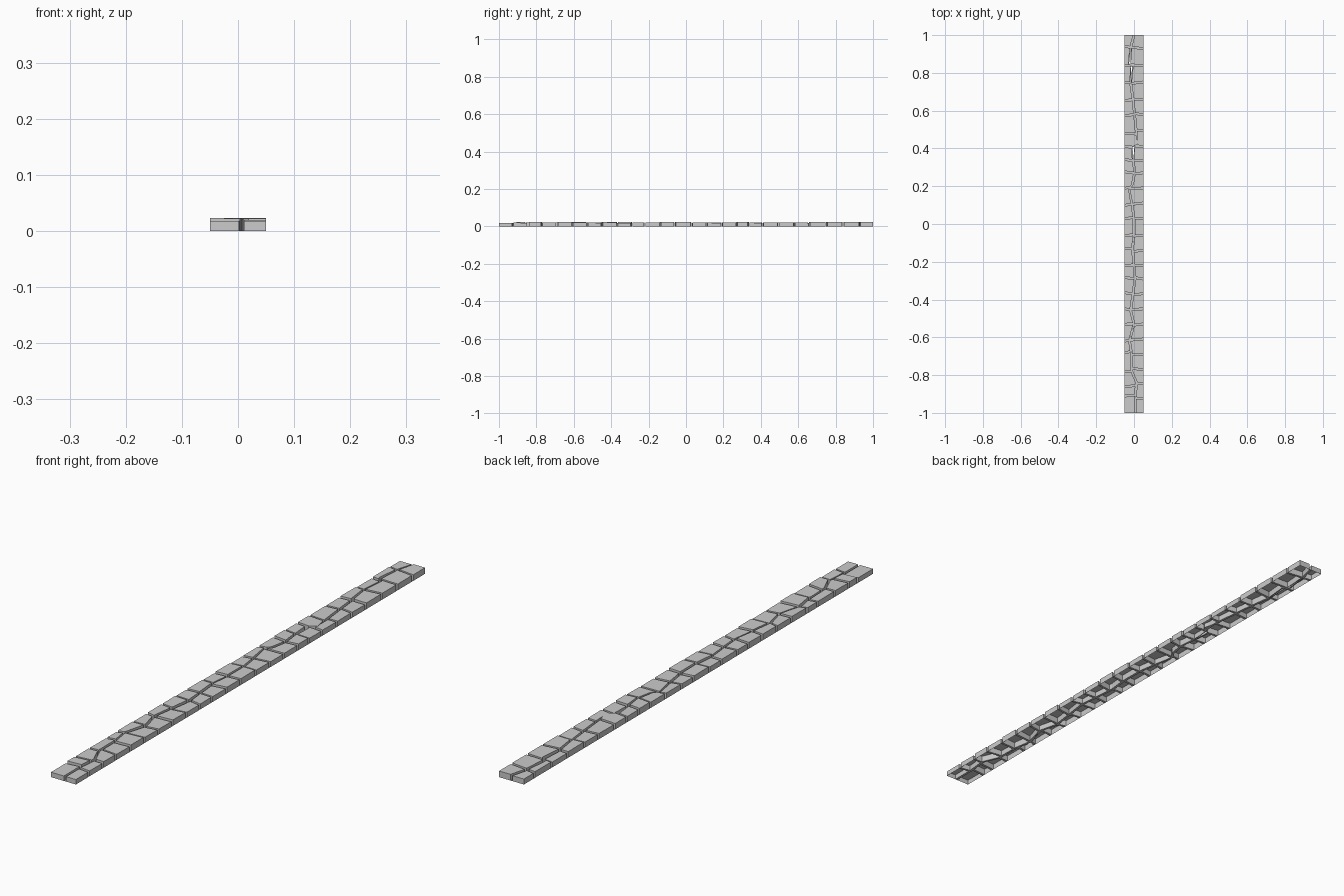
import bpy, bmesh, random

if "Cube" in bpy.data.objects:
    bpy.data.objects.remove(bpy.data.objects["Cube"])

random.seed(4)
HALF_W, GAP = 0.05, 0.0045

# wandering joint between the two rows of stones: (y, x)
JOINT = [(-1, .006), (-.92, .006), (-.84, .014), (-.78, -.012), (-.68, -.014),
         (-.62, -.024), (-.53, 0), (-.46, -.018), (-.365, -.005), (-.29, .006),
         (-.22, 0), (-.13, -.008), (-.06, 0), (.03, 0), (.10, -.010), (.185, -.028),
         (.21, -.008), (.275, .004), (.34, -.004), (.405, -.010), (.425, .026),
         (.49, .012), (.65, -.004), (.75, -.018), (.83, -.010), (.85, -.026),
         (.94, -.016), (1, 0)]

# cross cracks along each row
LEFT = [-.91, -.86, -.78, -.68, -.62, -.53, -.45, -.365, -.285, -.22, -.13, -.06,
        .03, .10, .19, .275, .34, .41, .48, .575, .655, .75, .84, .94]
RIGHT = [-.925, -.845, -.77, -.69, -.61, -.53, -.45, -.37, -.29, -.22, -.14, -.06,
         .03, .11, .19, .27, .335, .41, .495, .58, .66, .75, .84, .93]


def joint_x(y):
    for (y0, x0), (y1, x1) in zip(JOINT, JOINT[1:]):
        if y <= y1:
            return x0 + (x1 - x0) * (y - y0) / (y1 - y0)
    return JOINT[-1][1]


def outline(side, low, high, gap):
    """Plan of one stone; low and high are (outer y, inner y) of its cracks."""
    lo = [y + (gap if y > -1 else 0) for y in low]
    hi = [y - (gap if y < 1 else 0) for y in high]
    knots = [y for y, _ in JOINT if low[1] + .012 < y < high[1] - .012]
    inner = [lo[1]] + knots + [hi[1]]
    pts = [(side * HALF_W, lo[0])]
    pts += [(joint_x(y) + side * gap, y) for y in inner]
    pts.append((side * HALF_W, hi[0]))
    return pts if side < 0 else pts[::-1]


def add_row(name, side, cracks):
    bm = bmesh.new()
    cuts = [(-1, -1)]
    for y in cracks:
        s = random.uniform(-.006, .006)
        cuts.append((y + s * .3, y - s))
    cuts.append((1, 1))
    for i, (low, high) in enumerate(zip(cuts, cuts[1:])):
        z = .018 if i == 0 else random.uniform(.019, .023)
        tilt = 0 if i == 0 else random.uniform(-.015, .015)
        mid = (low[0] + high[0]) / 2
        cell = [bm.verts.new((x, y, 0)) for x, y in outline(side, low, high, 0)]
        plan = outline(side, low, high, GAP)
        foot = [bm.verts.new((x, y, 0)) for x, y in plan]
        top = [bm.verts.new((x, y, z + tilt * (y - mid))) for x, y in plan]
        bm.faces.new(top)
        n = len(plan)
        for a in range(n):
            b = (a + 1) % n
            # stone wall, then the joint floor around it
            bm.faces.new((foot[a], foot[b], top[b], top[a]))
            if a != n - 1 and abs(plan[a][0]) + abs(plan[b][0]) < 2 * HALF_W - 1e-6:
                bm.faces.new((cell[a], cell[b], foot[b], foot[a]))
    bmesh.ops.remove_doubles(bm, verts=bm.verts, dist=1e-5)
    bmesh.ops.dissolve_degenerate(bm, edges=bm.edges, dist=1e-5)
    mesh = bpy.data.meshes.new(name)
    bm.to_mesh(mesh)
    bm.free()
    bpy.context.collection.objects.link(bpy.data.objects.new(name, mesh))


add_row("left_stone_row", -1, LEFT)
add_row("right_stone_row", 1, RIGHT)
